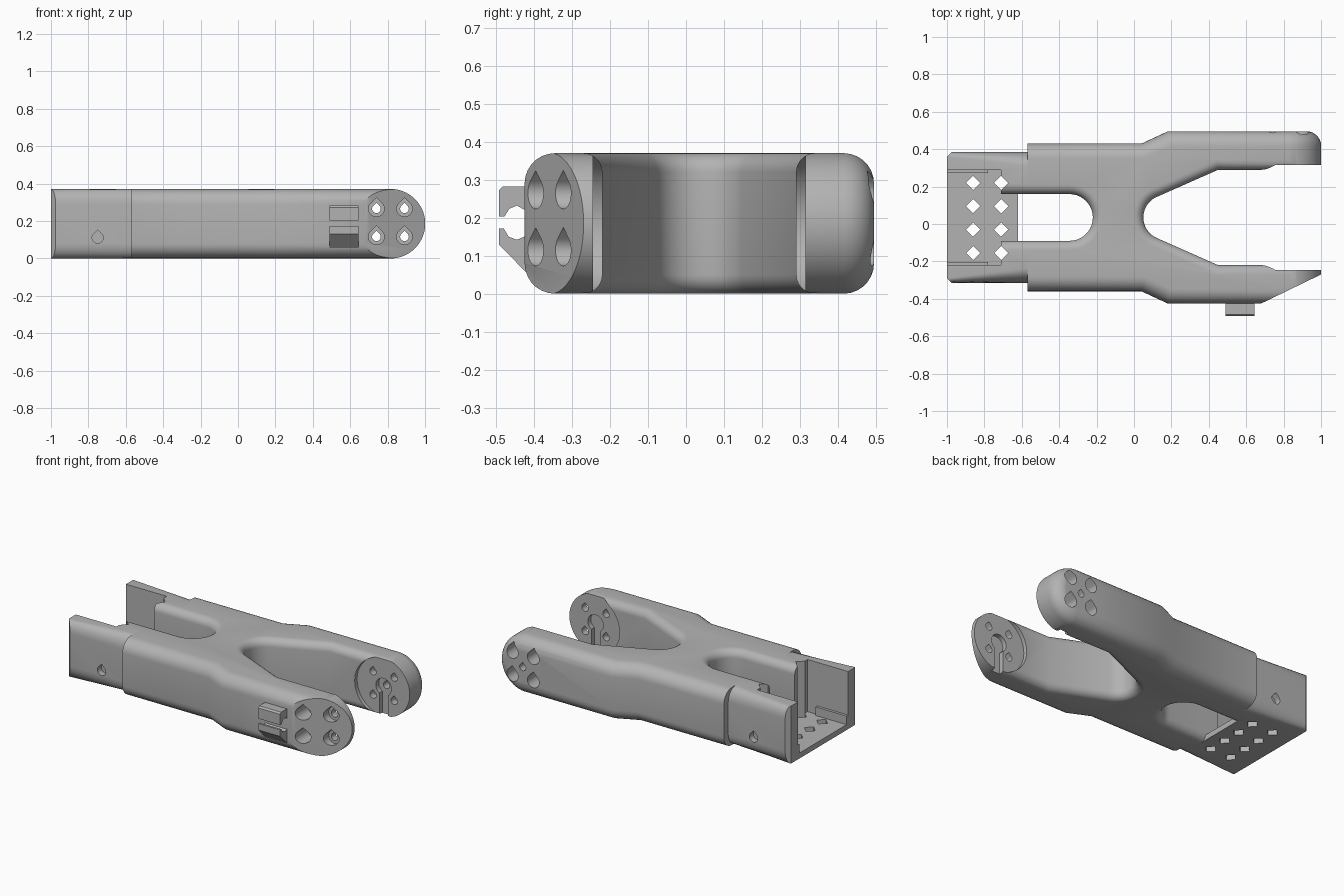
import bpy, bmesh, math
from mathutils import Vector

if "Cube" in bpy.data.objects:
    bpy.data.objects.remove(bpy.data.objects["Cube"], do_unlink=True)

MID = 0.035      # plan symmetry line, applied as object location
H = 0.37         # full height
TIP = 0.815      # centre of the rounded arm tips

grey = bpy.data.materials.new("plain grey")
grey.use_nodes = True
grey.diffuse_color = (0.45, 0.45, 0.45, 1)
grey.node_tree.nodes["Principled BSDF"].inputs["Base Color"].default_value = (0.45, 0.45, 0.45, 1)


def arc(cx, cy, r, a0, a1, n=16):
    angles = [math.radians(a0 + (a1 - a0) * i / n) for i in range(n + 1)]
    return [(cx + r * math.cos(a), cy + r * math.sin(a)) for a in angles]


def teardrop(cx, cz, r):
    return arc(cx, cz, r, 135, 405, 18) + [(cx, cz + r * 1.41)]


def prism(name, pts, axis, lo, hi, bevels=()):
    """Extrude a profile along an axis; bevels are (rule, radius) pairs."""
    lo, hi = min(lo, hi), max(lo, hi)
    place = {"x": lambda a, b, h: (h, a, b),
             "y": lambda a, b, h: (a, h, b),
             "z": lambda a, b, h: (a, b, h)}[axis]
    bm = bmesh.new()
    low = [bm.verts.new(place(a, b, lo)) for a, b in pts]
    high = [bm.verts.new(place(a, b, hi)) for a, b in pts]
    bm.faces.new(low)
    bm.faces.new(high)
    for i in range(len(pts)):
        j = (i + 1) % len(pts)
        bm.faces.new((low[i], low[j], high[j], high[i]))
    bmesh.ops.recalc_face_normals(bm, faces=bm.faces)
    for rule, radius in bevels:
        edges = [e for e in bm.edges if rule(*[v.co for v in e.verts])]
        bmesh.ops.bevel(bm, geom=edges, offset=radius, segments=7, profile=0.5,
                        affect='EDGES', clamp_overlap=False)
    mesh = bpy.data.meshes.new(name)
    bm.to_mesh(mesh)
    bm.free()
    mesh.materials.append(grey)
    obj = bpy.data.objects.new(name, mesh)
    obj.location.y = MID
    bpy.context.collection.objects.link(obj)
    return obj


def combine(obj, other, operation='DIFFERENCE', keep=False):
    bpy.context.view_layer.objects.active = obj
    mod = obj.modifiers.new("cut", 'BOOLEAN')
    mod.operation, mod.solver, mod.object = operation, 'EXACT', other
    bpy.ops.object.modifier_apply(modifier=mod.name)
    if not keep:
        bpy.data.objects.remove(other, do_unlink=True)


def box(x0, x1, y0, y1):
    return [(x0, y0), (x1, y0), (x1, y1), (x0, y1)]


# Edge rules
def level(a, b):
    return abs(a.z - b.z) < 1e-4


def body_outer(a, b):
    return level(a, b) and abs(a.y + b.y) > 0.68 and abs(a.x - b.x) > 1e-3


def body_inner(a, b):
    ends = all(v.x < -0.56 for v in (a, b)) or all(v.x > 1.1 for v in (a, b))
    on_cap = all(min(abs(v.z), abs(v.z - H)) < 1e-4 for v in (a, b))
    return level(a, b) and on_cap and not ends and all(abs(v.y) < 0.27 for v in (a, b))


# Main body: X-shaped plan with a round slot behind and a fork in front
half = [(1.2, 0.46), (0.18, 0.46), (0.04, 0.395), (-0.57, 0.395), (-0.57, 0.125)]
slot = arc(-0.345, 0, 0.125, 90, -90, 20)
fork = [(1.2, -0.255), (0.45, -0.255)] + arc(0.17, 0, 0.12, 248, 112, 20) + [(0.45, 0.255), (1.2, 0.255)]
plan = half + slot + [(x, -y) for x, y in reversed(half)] + fork
body = prism("forked_body", plan, "z", 0, H, [(body_outer, 0.08), (body_inner, 0.05)])

# Round the arm tips, with soft outer rims
e = 0.001
tip_profile = [(-0.8, H + e), (-0.8, -e)] + arc(TIP, H / 2, H / 2 + e, -90, 90, 40)
envelope = prism("tip_envelope", tip_profile, "y", -0.46 - e, 0.46 + e,
                 [(lambda a, b: abs(a.y - b.y) < 1e-4 and max(a.x, b.x) > -0.79, 0.08)])
combine(body, envelope, 'INTERSECT')

# Slanted outer face on the front arm
slant = [(0.68, -0.46), (1.0, -0.305), (1.2, -0.208), (1.2, -0.6), (0.68, -0.6)]
combine(body, prism("slant_cut", slant, "z", -0.1, 0.5))

# Recessed mounting faces, keyed grooves and screw holes
combine(body, prism("recess_cut", arc(TIP, H / 2, 0.188, 0, 354, 59), "y", -0.28, 0.28))
key = [(TIP - 0.03, -0.05), (TIP + 0.03, -0.05)] + arc(TIP, H / 2, 0.055, -57, 237, 24)
for s in (1, -1):
    combine(body, prism("key_cut", key, "y", s * 0.2, s * 0.31))
    for x in (0.74, 0.89):
        for z in (0.115, 0.265):
            combine(body, prism("screw_cut", teardrop(x, z, 0.023), "y", s * 0.2, s * 0.6))
            combine(body, prism("head_cut", teardrop(x, z, 0.042), "y", s * 0.325, s * 0.6))
combine(body, prism("centre_cut", teardrop(TIP, H / 2, 0.022), "y", 0.2, 0.6))

# Tray at the rear end: two rails, a floor and ledges
rail = [(-1, 0.255), (-1, 0.325), (-0.975, 0.35), (-0.55, 0.35),
        (-0.55, 0.125), (-0.71, 0.125), (-0.71, 0.255)]
parts = []
for s, side in ((1, "back"), (-1, "front")):
    parts.append(prism(side + "_rail", [(x, s * y) for x, y in rail], "z", 0, H, [
        (lambda a, b: level(a, b) and min(abs(a.y), abs(b.y)) > 0.345, 0.08),
        (lambda a, b: level(a, b) and max(abs(a.y), abs(b.y)) < 0.13 and abs(a.x - b.x) > 0.1, 0.05)]))
    combine(parts[-1], prism("side_hole_cut", teardrop(-0.75, 0.11, 0.03), "y", s * 0.31, s * 0.5))
    prism(side + "_ledge", box(-1, -0.78, s * 0.238, s * 0.26), "z", 0.02, 0.09)
parts.append(prism("tray_floor", box(-1, -0.62, -0.26, 0.26), "z", 0, 0.035))

# Diamond vents through the tray
for x in (-0.86, -0.71):
    for i in range(4):
        vent = prism("vent_cut", arc(x, 0.18 - 0.125 * i - 0.0 + 0.005, 0.038, 0, 270, 3), "z", -0.1, 0.5)
        for part in parts:
            combine(part, vent, keep=True)
        bpy.data.objects.remove(vent, do_unlink=True)

# Cable clip on the front arm
upper = [(-0.45, 0.282), (-0.518, 0.282), (-0.528, 0.272), (-0.528, 0.203),
         (-0.513, 0.203), (-0.5, 0.224), (-0.48, 0.232), (-0.45, 0.215)]
lower = [(-0.45, 0.05), (-0.528, 0.13), (-0.528, 0.172), (-0.515, 0.172),
         (-0.502, 0.15), (-0.48, 0.142), (-0.45, 0.155)]
for name, profile in (("upper_clip_jaw", upper), ("lower_clip_jaw", lower)):
    prism(name, profile, "x", 0.49, 0.645)

# Smooth the curved surfaces and keep the sharp edges
for obj in bpy.context.collection.objects:
    if obj.type == 'MESH':
        obj.select_set(True)
        bpy.context.view_layer.objects.active = obj
bpy.ops.object.shade_smooth_by_angle(angle=math.radians(28))
